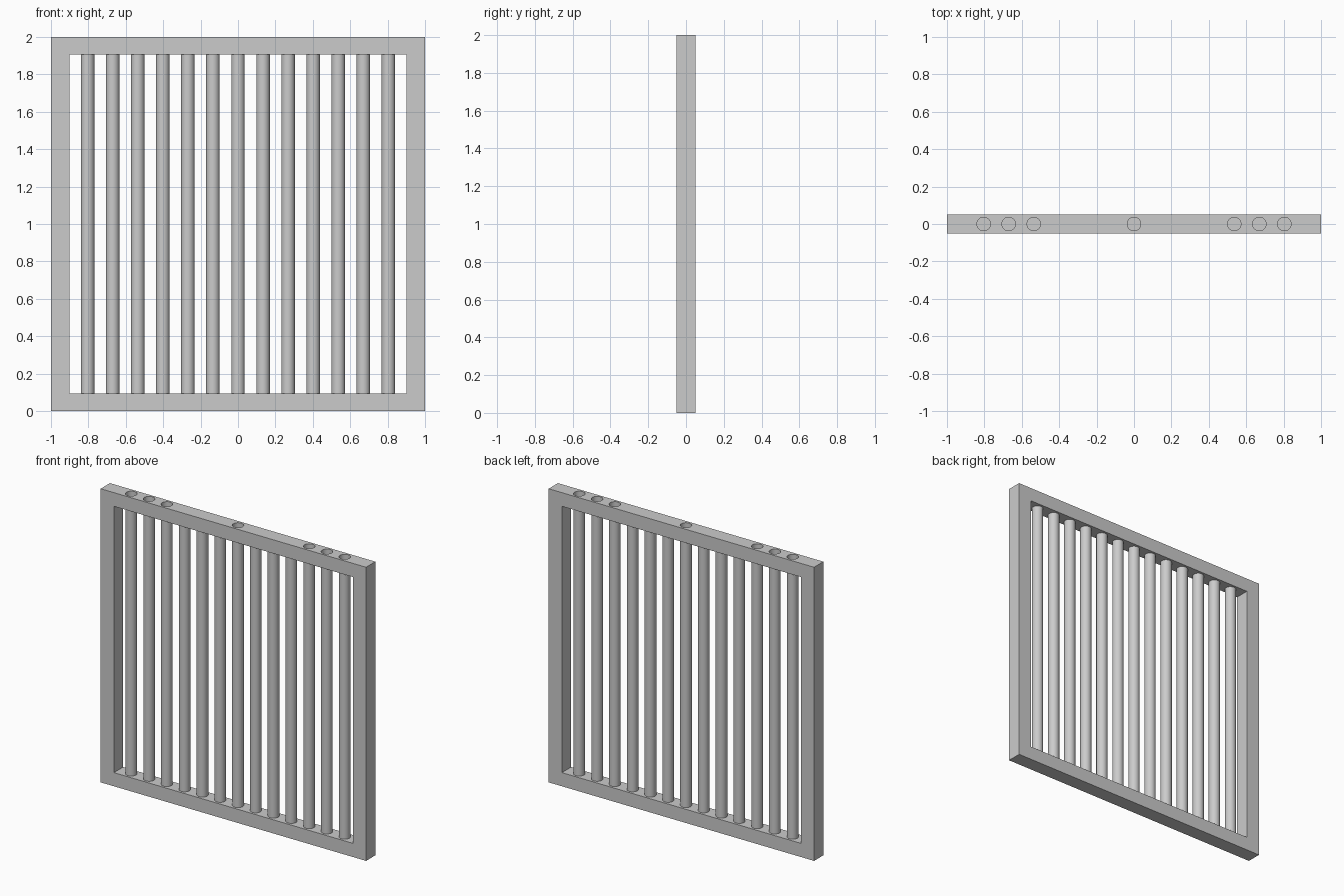
import bpy, math

if "Cube" in bpy.data.objects:
    bpy.data.objects.remove(bpy.data.objects["Cube"])

WIDTH, DEPTH, HEIGHT = 2.0, 0.10, 2.0
STILE, RAIL = 0.10, 0.093
BAR_R, SPACING = 0.036, 0.134


def box(name, size, loc):
    bpy.ops.mesh.primitive_cube_add(size=1, location=loc)
    ob = bpy.context.object
    ob.name = name
    ob.scale = size
    bpy.ops.object.transform_apply(location=False, rotation=False, scale=True)
    return ob


def rod(name, x, z0, z1):
    bpy.ops.mesh.primitive_cylinder_add(vertices=32, radius=BAR_R, depth=z1 - z0,
                                        location=(x, 0, (z0 + z1) / 2))
    ob = bpy.context.object
    ob.name = name
    bpy.ops.object.shade_smooth_by_angle(angle=math.radians(30))
    return ob


def cut(target, cutter):
    mod = target.modifiers.new("cut", 'BOOLEAN')
    mod.operation = 'DIFFERENCE'
    mod.solver = 'EXACT'
    mod.object = cutter
    bpy.context.view_layer.objects.active = target
    bpy.ops.object.modifier_apply(modifier=mod.name)
    bpy.data.objects.remove(cutter, do_unlink=True)


# Square outer frame with one large opening
frame = box("frame", (WIDTH, DEPTH, HEIGHT), (0, 0, HEIGHT / 2))
cut(frame, box("opening_cutter", (WIDTH - 2 * STILE, 1, HEIGHT - 2 * RAIL),
               (0, 0, HEIGHT / 2)))

# Open sockets in the top rail above some of the bars
for i in (-6, -5, -4, 0, 4, 5, 6):
    cut(frame, rod("socket_cutter", i * SPACING, HEIGHT - 0.075, HEIGHT + 0.1))

# Thirteen round upright bars, seated in both rails
for i in range(-6, 7):
    rod(f"bar_{i + 7}", i * SPACING, RAIL - 0.015, HEIGHT - RAIL + 0.01)
